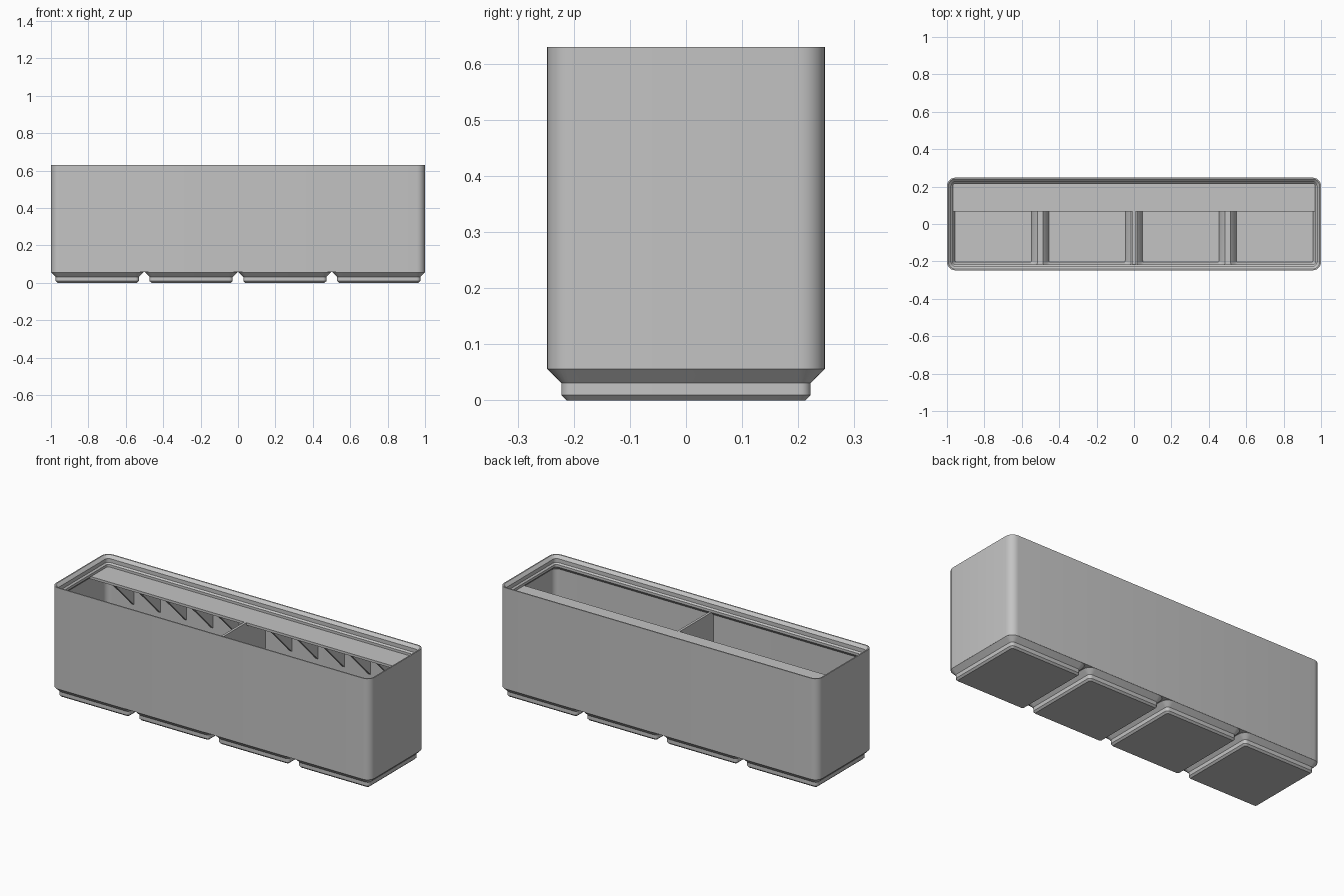
import bpy
import bmesh
from math import cos, sin, pi

cube = bpy.data.objects.get("Cube")
if cube:
    bpy.data.objects.remove(cube, do_unlink=True)

grey = bpy.data.materials.new("plain_grey")
grey.use_nodes = True
color = (0.55, 0.55, 0.55, 1)
grey.diffuse_color = color
bsdf = next(n for n in grey.node_tree.nodes if n.type == 'BSDF_PRINCIPLED')
bsdf.inputs["Base Color"].default_value = color

HALF_X, HALF_Y, RADIUS = 1.0, 0.248, 0.045
PITCH = 0.5015
CELLS = [(i - 1.5) * PITCH for i in range(4)]
SHELF_Z = 0.571


def loft(bm, rings, cx=0.0, steps=6):
    """Closed loft through rounded rectangles (z, half x, half y, radius)."""
    loops = []
    for z, hx, hy, r in rings:
        loop = []
        for q, (sx, sy) in enumerate([(1, 1), (-1, 1), (-1, -1), (1, -1)]):
            for k in range(steps + 1):
                a = (q + k / steps) * pi / 2
                loop.append(bm.verts.new((cx + sx * (hx - r) + r * cos(a),
                                          sy * (hy - r) + r * sin(a), z)))
        loops.append(loop)
    n = len(loops[0])
    for a, b in zip(loops, loops[1:]):
        for i in range(n):
            j = (i + 1) % n
            bm.faces.new((a[i], a[j], b[j], b[i]))
    bm.faces.new(loops[0][::-1])
    bm.faces.new(loops[-1])


def slab(bm, profile, x0, x1):
    """Extrude a (y, z) profile along x."""
    a = [bm.verts.new((x0, y, z)) for y, z in profile]
    b = [bm.verts.new((x1, y, z)) for y, z in profile]
    n = len(profile)
    for i in range(n):
        j = (i + 1) % n
        bm.faces.new((a[i], a[j], b[j], b[i]))
    bm.faces.new(a[::-1])
    bm.faces.new(b)


def finish(name, bm):
    bmesh.ops.recalc_face_normals(bm, faces=bm.faces)
    mesh = bpy.data.meshes.new(name)
    bm.to_mesh(mesh)
    bm.free()
    mesh.materials.append(grey)
    obj = bpy.data.objects.new(name, mesh)
    bpy.context.collection.objects.link(obj)
    return obj


def activate(obj):
    bpy.ops.object.select_all(action='DESELECT')
    obj.select_set(True)
    bpy.context.view_layer.objects.active = obj


# Tub with stepped stacking lip: (height, inset from the outer wall)
bm = bmesh.new()
profile = [(0.057, 0), (0.63, 0), (0.63, 0.007), (0.6145, 0.0227),
           (0.593, 0.0227), (0.585, 0.031), (SHELF_Z, 0.031),
           (0.551, 0.0113), (0.07, 0.0113)]
loft(bm, [(z, HALF_X - d, HALF_Y - d, RADIUS - d) for z, d in profile])
tub = finish("tub", bm)

# Four stepped feet
bm = bmesh.new()
for cx in CELLS:
    loft(bm, [(z, h, h, r) for z, h, r in [
        (0, 0.2126, 0.0095), (0.0095, 0.2222, 0.019), (0.031, 0.2222, 0.019),
        (0.0565, 0.2475, 0.0445), (0.06, 0.2475, 0.0445)]], cx)
feet = finish("feet", bm)

# Hollow pockets cut through the floor into the feet
bm = bmesh.new()
for cx in CELLS:
    loft(bm, [(z, h, h, r) for z, h, r in [
        (0.012, 0.204, 0.008), (0.036, 0.21, 0.012),
        (0.066, 0.236, 0.033), (0.08, 0.236, 0.033)]], cx)
cutter = finish("pocket_cutter", bm)
cutter.hide_render = True
for obj in (tub, feet):
    mod = obj.modifiers.new("pockets", 'BOOLEAN')
    mod.operation = 'DIFFERENCE'
    mod.solver = 'EXACT'
    mod.object = cutter
    activate(obj)
    bpy.ops.object.modifier_apply(modifier=mod.name)
bpy.data.objects.remove(cutter, do_unlink=True)

# Central divider
bm = bmesh.new()
slab(bm, [(-0.24, 0.062), (0.24, 0.062), (0.24, SHELF_Z), (-0.24, SHELF_Z)],
     -0.007, 0.007)
divider = finish("divider", bm)

# Label shelf along the back wall
under = SHELF_Z - 0.014
bm = bmesh.new()
slab(bm, [(0.066, under), (0.237, under), (0.237, SHELF_Z), (0.066, SHELF_Z)],
     -0.98, 0.98)
shelf = finish("label_shelf", bm)

# Triangular ribs supporting the shelf
bm = bmesh.new()
for side in (-1, 1):
    for k in range(1, 6):
        x = side * k * 0.165
        slab(bm, [(0.067, under), (0.238, under), (0.238, under - 0.171)],
             x - 0.007, x + 0.007)
ribs = finish("shelf_ribs", bm)

for obj in (tub, feet):
    activate(obj)
    bpy.ops.object.shade_smooth_by_angle(angle=pi / 6)
